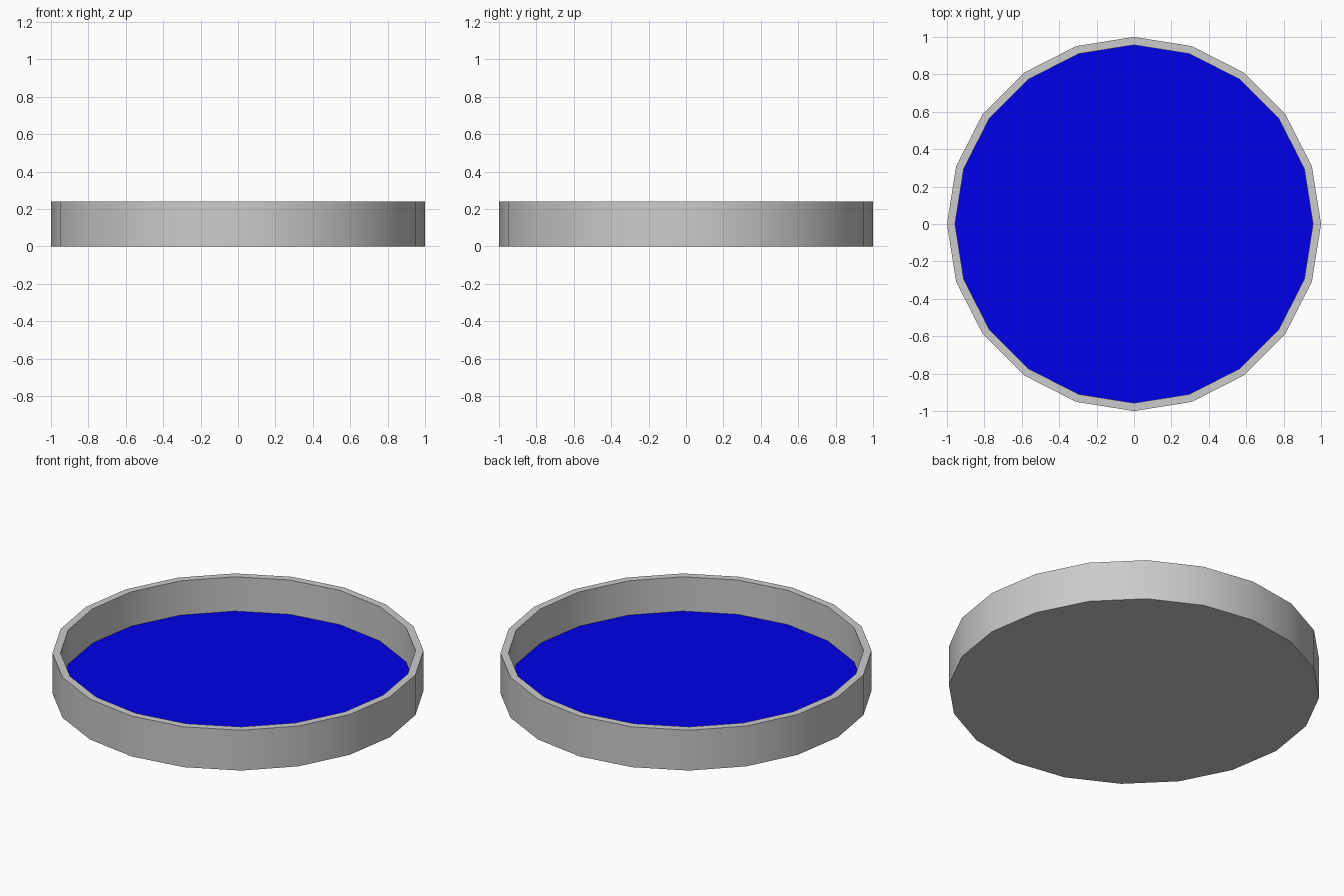
import bpy, bmesh, math

if "Cube" in bpy.data.objects:
    bpy.data.objects.remove(bpy.data.objects["Cube"])

SIDES, R_OUT, R_IN, HEIGHT, FLOOR, WATER = 20, 1.0, 0.957, 0.24, 0.02, 0.036


def ring(bm, radius, z):
    return [bm.verts.new((radius * math.cos(i * math.tau / SIDES),
                          radius * math.sin(i * math.tau / SIDES), z))
            for i in range(SIDES)]


def bridge(bm, a, b):
    for i in range(SIDES):
        j = (i + 1) % SIDES
        bm.faces.new((a[i], a[j], b[j], b[i]))


def finish(bm, name):
    mesh = bpy.data.meshes.new(name)
    bm.to_mesh(mesh)
    bm.free()
    obj = bpy.data.objects.new(name, mesh)
    bpy.context.collection.objects.link(obj)
    return obj


# Basin: outer wall, rim, inner wall and floor
bm = bmesh.new()
rings = [ring(bm, r, z) for r, z in
         [(R_OUT, 0), (R_OUT, HEIGHT), (R_IN, HEIGHT), (R_IN, FLOOR)]]
for a, b in zip(rings, rings[1:]):
    bridge(bm, a, b)
bm.faces.new(rings[0][::-1])
bm.faces.new(rings[-1])
basin = finish(bm, "basin")
bpy.context.view_layer.objects.active = basin
basin.select_set(True)
bpy.ops.object.shade_smooth_by_angle(angle=math.radians(30))

# Water surface
bm = bmesh.new()
bm.faces.new(ring(bm, R_IN, WATER))
water = finish(bm, "water")
blue = bpy.data.materials.new("water_blue")
blue.diffuse_color = (0.0, 0.0, 0.8, 1)
blue.use_nodes = True
blue.node_tree.nodes["Principled BSDF"].inputs["Base Color"].default_value = blue.diffuse_color
water.data.materials.append(blue)
